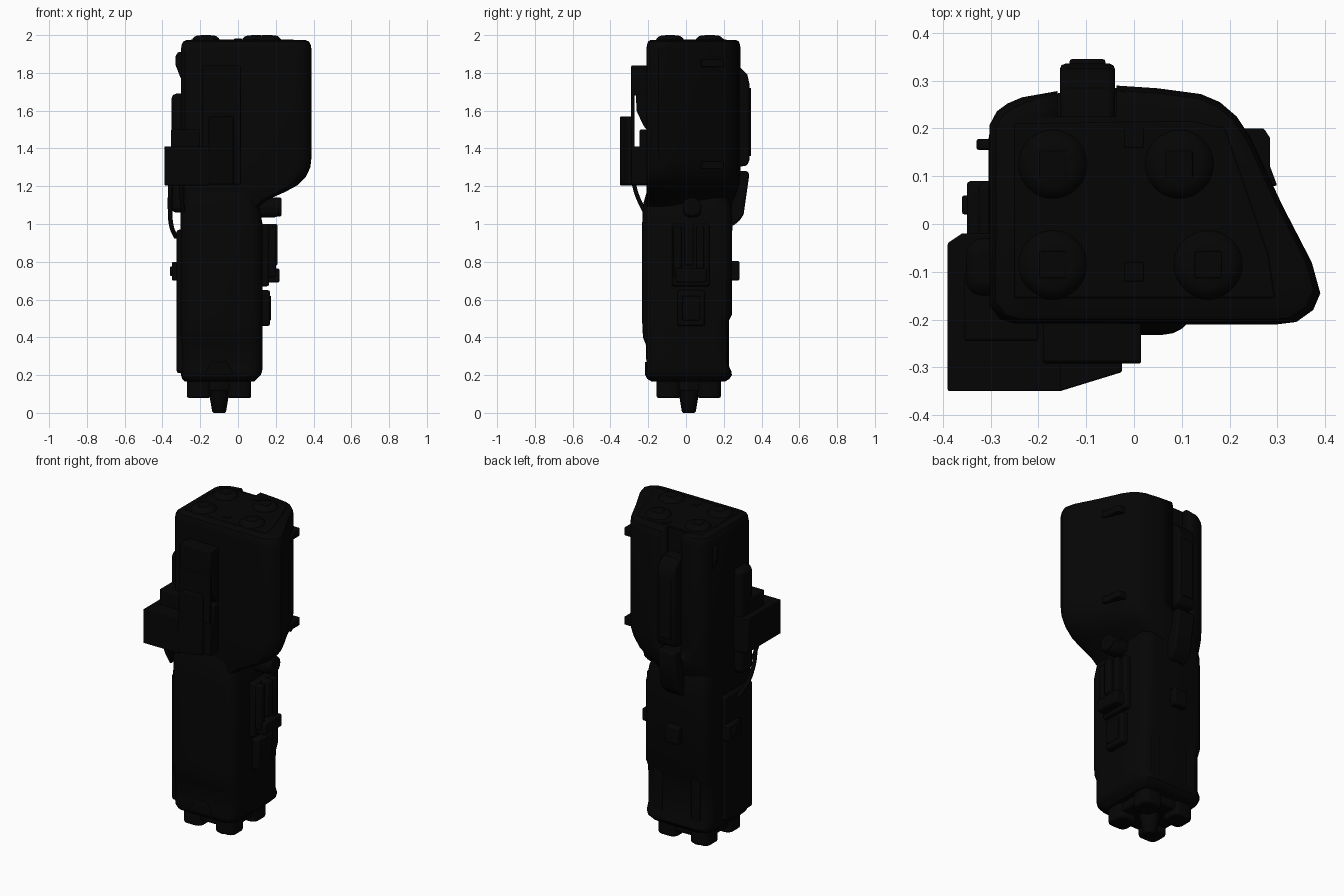
import bpy, bmesh, math

if "Cube" in bpy.data.objects:
    bpy.data.objects.remove(bpy.data.objects["Cube"])

black = bpy.data.materials.new("black_plastic")
black.diffuse_color = (0.0016, 0.0016, 0.0016, 1)
black.use_nodes = True
black.node_tree.nodes["Principled BSDF"].inputs["Base Color"].default_value = black.diffuse_color


def finish(name, bm, bevel=0.0, segments=2):
    """Turn a bmesh into a named, bevelled, smooth-shaded object."""
    bmesh.ops.recalc_face_normals(bm, faces=bm.faces)
    me = bpy.data.meshes.new(name)
    bm.to_mesh(me)
    bm.free()
    me.materials.append(black)
    ob = bpy.data.objects.new(name, me)
    bpy.context.collection.objects.link(ob)
    if bevel:
        m = ob.modifiers.new("bevel", 'BEVEL')
        m.width, m.segments = bevel, segments
        m.limit_method, m.angle_limit = 'ANGLE', math.radians(40)
    bpy.ops.object.select_all(action='DESELECT')
    ob.select_set(True)
    bpy.context.view_layer.objects.active = ob
    bpy.ops.object.shade_smooth_by_angle(angle=math.radians(35))
    return ob


def loft(name, rings, bevel=0.0):
    """Skin a stack of equal-length rings and cap both ends."""
    bm = bmesh.new()
    vs = [[bm.verts.new(p) for p in r] for r in rings]
    n = len(rings[0])
    for a, b in zip(vs, vs[1:]):
        for i in range(n):
            j = (i + 1) % n
            bm.faces.new((a[i], a[j], b[j], b[i]))
    bm.faces.new(vs[0][::-1])
    bm.faces.new(vs[-1])
    return finish(name, bm, bevel)


def box(name, x0, x1, y0, y1, z0, z1, bevel=0.008):
    base = [(x0, y0), (x1, y0), (x1, y1), (x0, y1)]
    return loft(name, [[(x, y, z) for x, y in base] for z in (z0, z1)], bevel)


def slab_yz(name, pts, x0, x1, bevel=0.008):
    """Extrude a side profile across x."""
    return loft(name, [[(x, y, z) for y, z in pts] for x in (x0, x1)], bevel)


def slab_xy(name, pts, z0, z1, bevel=0.004):
    return loft(name, [[(x, y, z) for x, y in pts] for z in (z0, z1)], bevel)


def lathe(name, cx, cy, prof, n=32):
    rings = [[(cx + r * math.cos(2 * math.pi * i / n), cy + r * math.sin(2 * math.pi * i / n), z)
              for i in range(n)] for r, z in prof]
    return loft(name, rings)


def rounded(x0, x1, y0, y1, r, n=5):
    pts = []
    for cx, cy, a in ((x1 - r, y1 - r, 0), (x0 + r, y1 - r, 90), (x0 + r, y0 + r, 180), (x1 - r, y0 + r, 270)):
        for i in range(n + 1):
            t = math.radians(a + 90 * i / n)
            pts.append((cx + r * math.cos(t), cy + r * math.sin(t)))
    return pts


def strap(name, path, radius):
    cu = bpy.data.curves.new(name, 'CURVE')
    cu.dimensions, cu.bevel_depth, cu.bevel_resolution = '3D', radius, 2
    cu.use_fill_caps = True
    sp = cu.splines.new('BEZIER')
    sp.bezier_points.add(len(path) - 1)
    for bp, p in zip(sp.bezier_points, path):
        bp.co = p
        bp.handle_left_type = bp.handle_right_type = 'AUTO'
    cu.materials.append(black)
    bpy.context.collection.objects.link(bpy.data.objects.new(name, cu))


# Upper housing: asymmetric section that flares out to the right
section = [(-.28, -.2), (-.25, -.208), (.3, -.21), (.34, -.205), (.375, -.18), (.39, -.145), (.372, -.08),
           (.31, .04), (.245, .18), (.215, .225), (.18, .255), (.14, .272), (.05, .284), (-.04, .29),
           (-.15, .28), (-.235, .265), (-.265, .252), (-.287, .236), (-.302, .208), (-.303, -.17)]


def housing_ring(z, right, back, shrink=1.0):
    ring = []
    for x, y in section:
        if x > -.1:
            x = -.1 + (x + .1) * (right + .1) / .49
        if y > 0:
            y *= back / .29
        ring.append((.03 + (x - .03) * shrink, .03 + (y - .03) * shrink, z))
    return ring


housing = loft("upper_housing", [housing_ring(*r) for r in (
    (1.0, .10, .225), (1.09, .11, .24), (1.13, .16, .255), (1.17, .25, .27), (1.205, .315, .28), (1.25, .36, .285),
    (1.30, .383, .29), (1.36, .39, .29), (1.92, .39, .29), (1.95, .39, .29, .985), (1.966, .39, .29, .96),
    (1.974, .39, .29, .91))])

# Slot down the back of the housing that holds the spine
cutter = box("slot_cutter", -.16, -.037, .225, .4, 1.25, 2.1, 0)
cutter.hide_render = True
cutter.hide_set(True)
cut = housing.modifiers.new("slot", 'BOOLEAN')
cut.operation, cut.object, cut.solver = 'DIFFERENCE', cutter, 'EXACT'

# Top cover panel with four round caps
slab_xy("top_panel", [(-.25, -.155), (.295, -.155), (.28, -.06), (.19, .2), (.12, .215), (-.25, .21)],
        1.965, 1.978)
for i, (x, y) in enumerate(((-.17, .125), (.095, .125), (-.17, -.085), (.155, -.085))):
    lathe(f"top_cap_{i + 1}", x, y, ((.075, 1.97), (.07, 1.982), (.058, 1.993), (.045, 1.998)))
    box(f"cap_inset_{i + 1}", x - .028, x + .028, y - .028, y + .028, 1.99, 2.0, .002)
for y in (-.1, .18):
    box("top_marker", -.02, .02, y - .02, y + .02, 1.975, 1.981, .002)

# Grip: rounded column with slight waists
grip = []
for z, x0, x1, y0, y1 in ((.165, -.28, .085, -.18, .205), (.18, -.295, .10, -.205, .23), (.20, -.302, .12, -.215, .243),
                          (.22, -.305, .128, -.213, .24), (.26, -.305, .13, -.21, .222), (.36, -.305, .13, -.212, .222),
                          (.40, -.305, .13, -.228, .222), (.48, -.305, .13, -.232, .224), (.52, -.305, .13, -.232, .243),
                          (1.0, -.305, .13, -.232, .245), (1.1, -.305, .11, -.228, .24), (1.2, -.295, .08, -.2, .2)):
    grip.append([(x, y, z) for x, y in rounded(x0, x1, y0, y1, .07)])
loft("grip", grip)

# Bottom foot: four rounded corner posts on a recessed base, around a tapered tip
slab_xy("foot_base", rounded(-.255, .055, -.14, .17, .05), .115, .2, .008)
for x in (-.27, -.055):
    for y in (-.155, .06):
        slab_xy("foot_post", rounded(x, x + .125, y, y + .125, .035), .08, .2, .008)
lathe("bottom_tip", -.1, .015, ((.03, 0), (.037, .008), (.05, .085), (.062, .125)))

# Raised panels and ribs on the lower grip
slab_xy("left_panel", rounded(-.326, -.26, -.18, .09, .02), .21, .97, .015)
for x in (-.22, .03):
    box("back_rib", x - .03, x + .03, .18, .228, .24, .52, .008)
loft("front_arch", [[(x, y, z) for x, z in ((-.18, .2), (-.14, .27), (-.06, .27), (-.02, .2))]
                    for y in (-.218, -.18)], .006)

# Back spine, latch below it, and small back button
slab_yz("back_spine", [(.2, 1.29), (.325, 1.31), (.336, 1.34), (.336, 1.74), (.325, 1.79), (.285, 1.83),
                       (.2, 1.84)], -.155, -.04, .012)
slab_yz("back_latch", [(.2, 1.28), (.328, 1.28), (.335, 1.26), (.305, 1.05), (.285, 1.02), (.25, .99), (.2, .99)],
        -.155, -.04, .01)
box("back_latch_strip", -.135, -.06, .3, .345, 1.36, 1.72, .005)
box("back_button", -.145, -.055, .2, .283, .70, .805, .01)

# Front plates, taper and the wedge block
box("front_plate", -.195, .015, -.29, -.19, 1.21, 1.41, .006)
box("front_plate_middle", -.19, .015, -.245, -.19, 1.4, 1.5, .006)
box("front_plate_upper", -.19, .015, -.29, -.19, 1.68, 1.84, .006)
slab_yz("front_plate_taper", [(-.2, 1.49), (-.225, 1.52), (-.262, 1.6), (-.265, 1.69), (-.2, 1.69)], -.19, .015)
box("front_rail", -.19, .015, -.292, -.272, 1.4, 1.7, .004)
slab_xy("front_wedge", [(-.155, -.35), (-.025, -.31), (-.025, -.285), (-.155, -.285)], 1.21, 1.57)
slab_xy("corner_block", [(-.39, -.35), (-.15, -.35), (-.15, -.2), (-.28, -.15), (-.29, -.02), (-.36, -.02),
                         (-.39, -.04)], 1.205, 1.41)
box("corner_step", -.355, -.2, -.245, -.1, 1.4, 1.5, .006)

# Left side cover, pads and straps
slab_xy("left_cover", rounded(-.352, -.25, -.15, -.03, .035), 1.06, 1.69, .025)
strap("front_strap", [(-.30, -.282, 1.24), (-.30, -.262, 1.16), (-.29, -.222, 1.07)], .011)
strap("left_strap", [(-.357, -.16, 1.22), (-.36, -.13, 1.08), (-.35, -.07, .98), (-.328, -.03, .93)], .012)
box("left_pad", -.35, -.3, -.03, .09, .70, .80, .008)
box("left_button", -.36, -.33, .02, .06, .725, .775, .005)
loft("left_lug", [[(x, y, z) for x, z in ((-.29, 1.91), (-.318, 1.91), (-.33, 1.89), (-.33, 1.84), (-.303, 1.77),
                                          (-.29, 1.77))] for y in (.155, .178)], .005)

# Right side tabs on the slanted wall
for z in (1.31, 1.85):
    slab_xy("right_tab", [(.22, .2), (.272, .2), (.285, .18), (.285, .12), (.3, .08), (.22, .08)],
            z - .02, z + .02)

# Right side controls: round pivot, lever frame and lower key
box("pivot_mount", .08, .225, -.015, .08, 1.035, 1.12, .03)
bm = bmesh.new()
bmesh.ops.create_cone(bm, cap_ends=True, segments=24, radius1=.05, radius2=.05, depth=.13)
pivot = finish("pivot", bm, .008)
pivot.rotation_euler = (0, math.pi / 2, 0)
pivot.location = (.165, .032, 1.09)
box("lever_base", .1, .165, -.075, .125, .67, 1.0, .012)
for y in (-.045, .075):
    box("lever_side", .12, .2, y - .02, y + .02, .72, .99, .008)
box("lever", .12, .21, -.01, .04, .78, 1.0, .01)
box("lever_stop", .12, .22, -.055, .11, .69, .765, .01)
box("lower_key", .1, .17, -.045, .1, .46, .65, .012)
box("lower_key_face", .16, .175, -.02, .075, .49, .62, .005)
